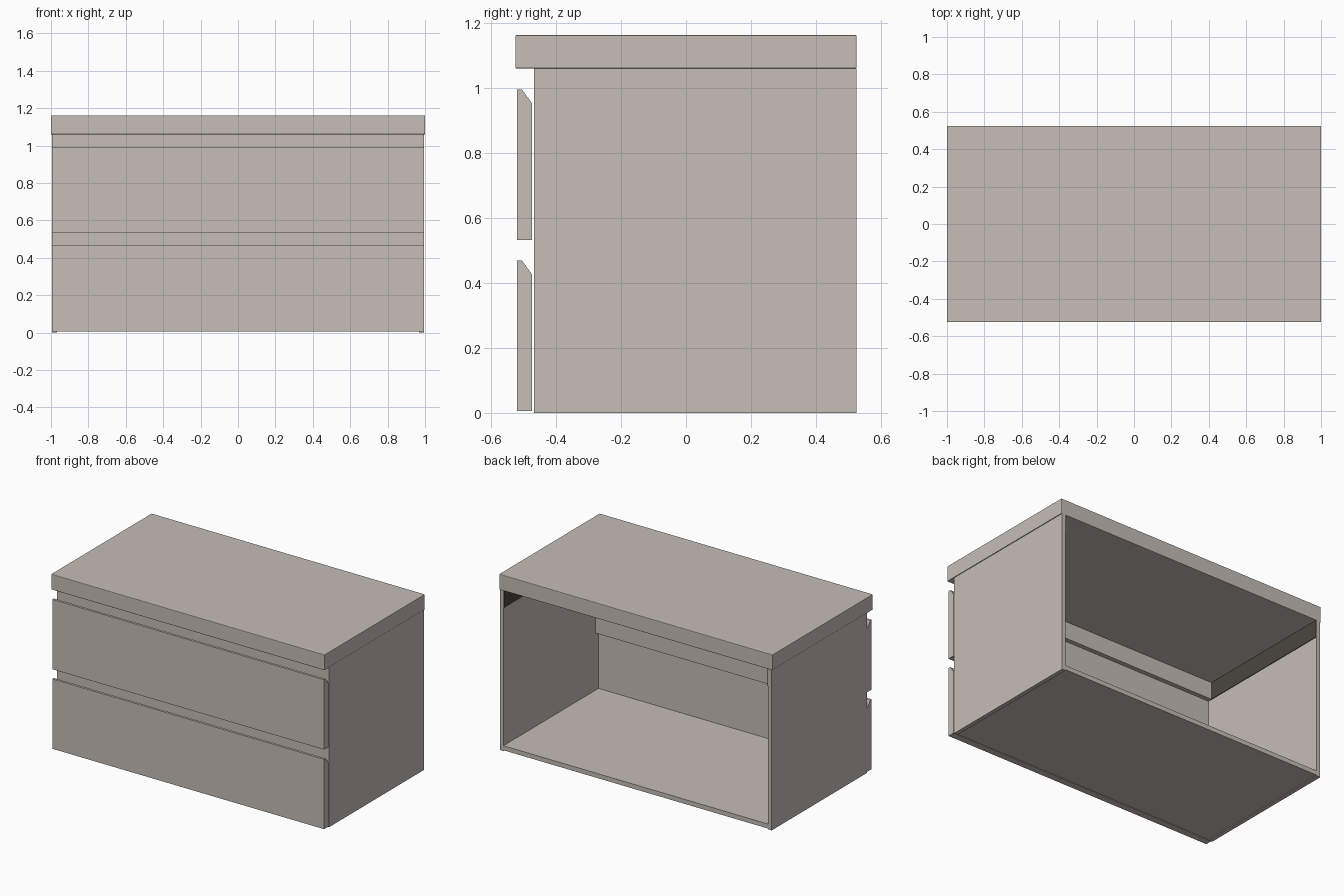
import bpy
import bmesh

if "Cube" in bpy.data.objects:
    bpy.data.objects.remove(bpy.data.objects["Cube"])


def material(name, rgb):
    m = bpy.data.materials.new(name)
    m.diffuse_color = (*rgb, 1.0)
    m.use_nodes = True
    m.node_tree.nodes["Principled BSDF"].inputs["Base Color"].default_value = m.diffuse_color
    return m


BEIGE = material("warm beige", (0.57, 0.51, 0.465))
DARK = material("dark brown", (0.07, 0.06, 0.05))


def add_prism(name, profile, x0, x1, mat=BEIGE):
    """Extrude a closed (y, z) profile along x."""
    bm = bmesh.new()
    base = bm.faces.new([bm.verts.new((x0, y, z)) for y, z in profile])
    ext = bmesh.ops.extrude_face_region(bm, geom=[base])
    verts = [v for v in ext["geom"] if isinstance(v, bmesh.types.BMVert)]
    bmesh.ops.translate(bm, verts=verts, vec=(x1 - x0, 0, 0))
    bmesh.ops.recalc_face_normals(bm, faces=bm.faces[:])
    mesh = bpy.data.meshes.new(name)
    bm.to_mesh(mesh)
    bm.free()
    mesh.materials.append(mat)
    obj = bpy.data.objects.new(name, mesh)
    bpy.context.collection.objects.link(obj)
    return obj


def add_box(name, x0, x1, y0, y1, z0, z1, mat=BEIGE):
    return add_prism(name, [(y0, z0), (y1, z0), (y1, z1), (y0, z1)], x0, x1, mat)


FRONT, BACK = -0.468, 0.525
OUTER, INNER = 0.995, 0.968
UNDER = 1.06

# Table top with tiny softened edges
top = add_box("table_top", -1, 1, -0.525, 0.525, UNDER, 1.162)
bevel = top.modifiers.new("soft edges", "BEVEL")
bevel.width = 0.003
bevel.segments = 2

# Side panels and the dark strips along their upper inner edge
for side, s in (("left", -1), ("right", 1)):
    add_box(side + "_panel", *sorted((s * INNER, s * OUTER)), FRONT, BACK, 0, UNDER)
    add_box(side + "_inner_strip", *sorted((s * (INNER - 0.004), s * INNER)),
            FRONT + 0.03, BACK, 0.947, UNDER, DARK)

# Bottom panel (the back stays open)
add_box("bottom_panel", -INNER, INNER, FRONT, BACK, 0.005, 0.035)

# Front rails behind the finger gaps
for name, z0, z1 in (("upper_rail", 0.947, UNDER), ("middle_rail", 0.412, 0.535)):
    add_box(name, -INNER, INNER, FRONT, FRONT + 0.03, z0, z1)

# Drawer fronts with a chamfered finger grip on the inner top edge
for name, z0, z1 in (("lower_drawer_front", 0.006, 0.468),
                     ("upper_drawer_front", 0.532, 0.994)):
    add_prism(name, [(-0.52, z0), (-0.473, z0), (-0.473, z1 - 0.043),
                     (-0.504, z1), (-0.52, z1)], -0.994, 0.994)
